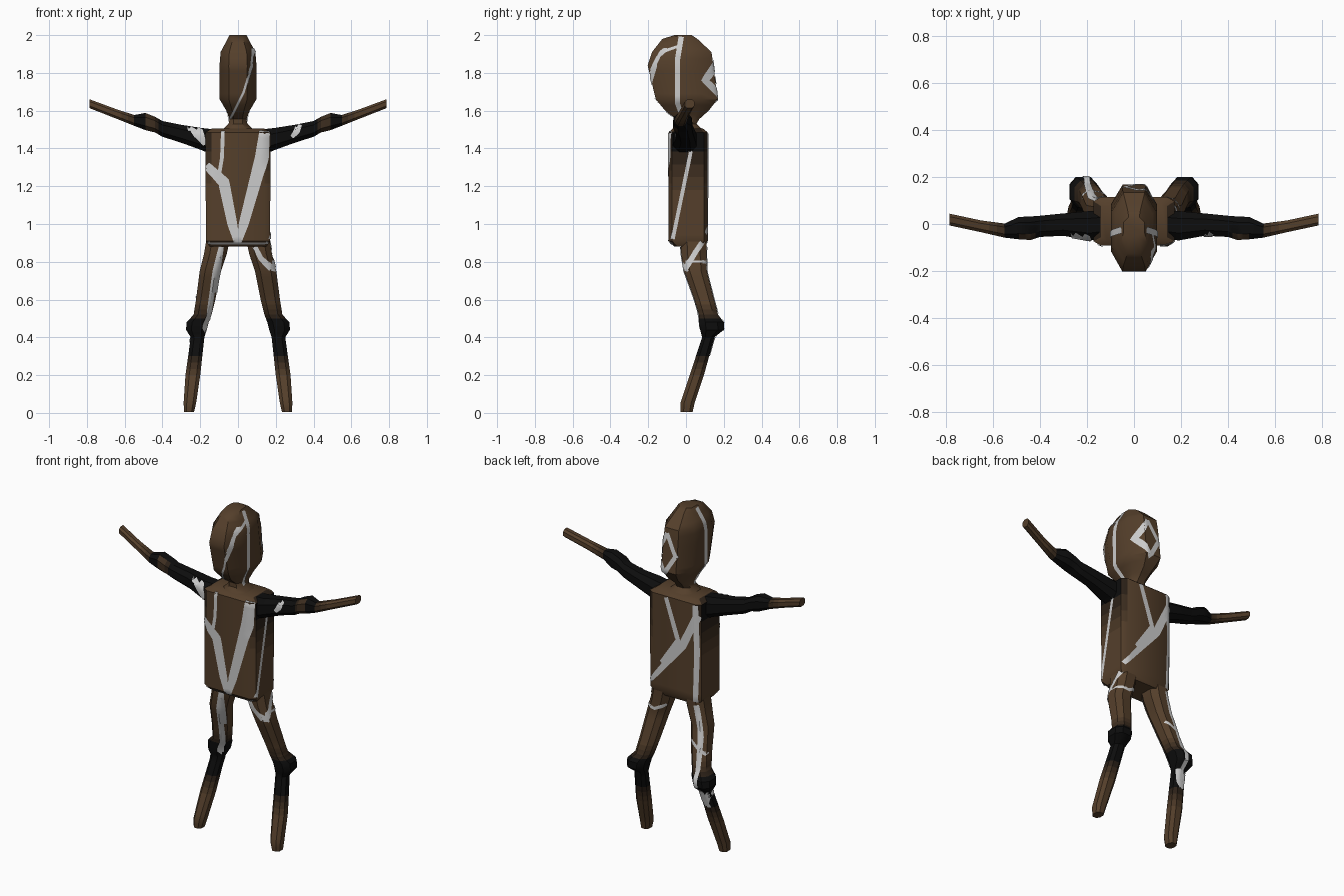
import bpy, bmesh, math
from mathutils import Vector
from mathutils.bvhtree import BVHTree

if "Cube" in bpy.data.objects:
    bpy.data.objects.remove(bpy.data.objects["Cube"])

# Materials: brown fading to black in five steps
BROWN, BLACK, N = Vector((0.09, 0.05, 0.024)), Vector((0.004, 0.004, 0.004)), 5
shades = []
for i in range(N):
    m = bpy.data.materials.new("bark_%d" % i)
    m.diffuse_color = (*BROWN.lerp(BLACK, i / (N - 1)), 1)
    m.use_nodes = True
    m.node_tree.nodes["Principled BSDF"].inputs["Base Color"].default_value = m.diffuse_color
    shades.append(m)


def ramp(v, a, b):
    return max(0.0, min(1.0, (v - a) / (b - a)))


def finish(bm, name, mats=()):
    me = bpy.data.meshes.new(name)
    bm.to_mesh(me)
    ob = bpy.data.objects.new(name, me)
    bpy.context.collection.objects.link(ob)
    for m in mats:
        me.materials.append(m)
    bpy.context.view_layer.objects.active = ob
    ob.select_set(True)
    bpy.ops.object.shade_smooth_by_angle(angle=math.radians(35))
    ob.select_set(False)
    return ob


def loft(name, rings, axis, dark, c=0.5, mirror=1, step=0.035):
    """Eight-sided loft; rings = (pos, lo1, hi1, lo2, hi2); returns its surface tree."""
    oct8 = [(1, c), (c, 1), (-c, 1), (-1, c), (-1, -c), (-c, -1), (c, -1), (1, -c)]
    full = [Vector(rings[0])]
    for a, b in zip(rings, rings[1:]):
        n = max(1, math.ceil(abs(b[0] - a[0]) / step))
        full += [Vector(a).lerp(Vector(b), k / n) for k in range(1, n + 1)]
    bm, loops = bmesh.new(), []
    for p, a0, a1, b0, b1 in full:
        row = []
        for u, v in oct8:
            s = (a0 + a1) / 2 + u * (a1 - a0) / 2
            t = (b0 + b1) / 2 + v * (b1 - b0) / 2
            x, y, z = (s, t, p) if axis == 'z' else (p, s, t)
            row.append(bm.verts.new((x * mirror, y, z)))
        loops.append(row)
    for A, B in zip(loops, loops[1:]):
        for i in range(8):
            j = (i + 1) % 8
            bm.faces.new((A[i], A[j], B[j], B[i]))
    bm.faces.new(loops[0])
    bm.faces.new(loops[-1])
    bmesh.ops.recalc_face_normals(bm, faces=bm.faces)
    for f in bm.faces:
        f.material_index = round((N - 1) * dark(f.calc_center_median()))
    tree = BVHTree.FromBMesh(bm)
    finish(bm, name, shades)
    bm.free()
    return tree


# Shading fields
def none(p):
    return 0


def torso_dark(p):
    return ramp(abs(p.x), 0.14, 0.165) * ramp(p.z, 1.15, 1.4)


def arm_dark(p):
    elbow = 0.6 * (1 - ramp(abs(abs(p.x) - 0.46), 0.0, 0.05)) * (p.y < -0.03)
    return max(0, 1 - ramp(abs(p.x), 0.52, 0.64) - elbow)


def leg_dark(p):
    return ramp(p.z, 0.17, 0.32) * (1 - ramp(p.z, 0.48, 0.58))


T = {}
T['head'] = loft("head", [
    (2.0, -.045, .045, -.06, .03), (1.98, -.055, .055, -.125, .06),
    (1.91, -.092, .092, -.18, .135), (1.84, -.098, .098, -.203, .145),
    (1.66, -.097, .097, -.16, .167), (1.6, -.062, .062, -.11, .12),
    (1.555, -.045, .045, -.05, .07), (1.53, -.05, .05, -.05, .055),
    (1.49, -.09, .09, -.08, .1)], 'z', none)
T['torso'] = loft("torso", [
    (1.505, -.14, .14, -.07, .09), (1.485, -.172, .172, -.092, .115),
    (0.91, -.17, .17, -.092, .113), (0.88, -.15, .15, -.06, .1)], 'z', torso_dark, c=0.82)
arm = [(.12, -.06, .06, 1.36, 1.5), (.19, -.07, .055, 1.39, 1.508), (.3, -.05, .045, 1.43, 1.525),
       (.4, -.055, .035, 1.462, 1.545), (.44, -.068, .032, 1.485, 1.568), (.49, -.065, .03, 1.497, 1.588),
       (.55, -.058, .002, 1.52, 1.577), (.65, -.035, .015, 1.56, 1.61), (.785, -.006, .044, 1.613, 1.66)]
leg = [(.93, .04, .165, -.03, .11), (.84, .06, .18, -.025, .108), (.75, .09, .203, -.01, .11),
       (.6, .12, .222, .045, .148), (.52, .14, .235, .068, .17), (.48, .155, .272, .07, .2),
       (.44, .165, .275, .075, .2), (.4, .178, .25, .085, .15), (.2, .2, .278, .02, .095),
       (.05, .222, .288, -.03, .045), (.005, .233, .285, -.028, .035)]
for side, s in (("right", 1), ("left", -1)):
    T['arm', s] = loft(side + "_arm", arm, 'x', arm_dark, mirror=s)
    T['leg', s] = loft(side + "_leg", leg, 'z', leg_dark, mirror=s)

VIEWS = {'F': Vector((0, 1, 0)), 'B': Vector((0, -1, 0)), 'R': Vector((-1, 0, 0)), 'L': Vector((1, 0, 0))}


def crack(target, view, path):
    """Grey strip draped on a part; path = (u, z, half width) seen in that view."""
    d, tree = VIEWS[view], T[target]
    pts = [Vector(path[0])]
    for a, b in zip(path, path[1:]):
        a, b = Vector(a), Vector(b)
        n = max(1, math.ceil((b - a).length / 0.02))
        pts += [a.lerp(b, k / n) for k in range(1, n + 1)]
    bm, rows = bmesh.new(), []
    for i, p in enumerate(pts):
        t = pts[min(i + 1, len(pts) - 1)] - pts[max(i - 1, 0)]
        perp = Vector((-t.y, t.x)).normalized()
        row = []
        for k in (-1, -0.33, 0.33, 1):
            u, z = p.x + perp.x * k * p.z, p.y + perp.y * k * p.z
            o = Vector((u, 0, z)) if view in 'FB' else Vector((0, u, z))
            hit, nrm, _, _ = tree.ray_cast(o - d * 3, d)
            if hit is None:
                hit, nrm, _, _ = tree.find_nearest(o - d * 0.1)
            row.append(bm.verts.new(hit + nrm * 0.004))
        rows.append(row)
    for A, B in zip(rows, rows[1:]):
        for i in range(3):
            f = bm.faces.new((A[i], A[i + 1], B[i + 1], B[i]))
            f.normal_update()
            if f.normal.dot(d) > 0:
                f.normal_flip()
    finish(bm, "crack_strip")
    bm.free()


# Head cracks
crack('head', 'F', [(.075, 1.93, .006), (.07, 1.83, .006), (.03, 1.7, .006), (-.04, 1.56, .006)])
for v in 'RL':
    crack('head', v, [(-.025, 1.99, .014), (-.045, 1.87, .014), (-.045, 1.64, .013), (-.01, 1.54, .01)])
crack('head', 'R', [(-.19, 1.8, .007), (-.15, 1.88, .008), (-.11, 1.915, .008), (-.04, 1.94, .007)])
crack('head', 'B', [(.025, 1.88, .013), (.08, 1.76, .013), (.025, 1.65, .013),
                    (-.04, 1.76, .013), (.025, 1.88, .013)])
# Torso cracks
crack('torso', 'F', [(.14, 1.49, .027), (.125, 1.35, .036), (.03, 1.0, .026), (.005, .9, .012)])
crack('torso', 'F', [(-.165, 1.31, .02), (-.075, 1.22, .03), (-.03, 1.0, .026), (-.005, .9, .015)])
crack('torso', 'F', [(-.08, 1.49, .01), (-.085, 1.35, .01), (-.1, 1.26, .01)])
crack('torso', 'F', [(-.16, .9, .005), (.16, .9, .005)])
crack('torso', 'R', [(-.02, 1.44, .01), (.025, 1.38, .01), (-.07, .92, .01)])
crack('torso', 'B', [(.16, .95, .012), (-.06, 1.22, .025), (-.155, 1.42, .022)])
crack('torso', 'B', [(.05, 1.48, .014), (-.03, 1.24, .016), (.08, 1.08, .014)])
crack('torso', 'B', [(-.14, 1.48, .015), (-.15, 1.2, .013), (-.14, .9, .013)])
# Arm cracks
crack(('arm', -1), 'F', [(-.265, 1.522, .008), (-.21, 1.48, .028), (-.175, 1.42, .01)])
crack(('arm', 1), 'F', [(.285, 1.46, .01), (.31, 1.49, .017), (.325, 1.525, .015)])
# Leg cracks
crack(('leg', -1), 'F', [(-.09, .88, .012), (-.115, .75, .02), (-.145, .55, .018), (-.168, .42, .008)])
crack(('leg', -1), 'B', [(-.14, .88, .013), (-.18, .7, .014), (-.21, .4, .012), (-.24, .3, .01)])
crack(('leg', -1), 'B', [(-.12, .68, .008), (-.22, .61, .008)])
crack(('leg', -1), 'B', [(-.19, .4, .01), (-.22, .32, .02), (-.25, .4, .01)])
crack(('leg', 1), 'F', [(.09, .88, .012), (.12, .82, .014), (.17, .77, .017), (.2, .757, .01)])
crack(('leg', 1), 'R', [(.095, .92, .012), (.05, .85, .014), (.0, .765, .014)])
crack(('leg', 1), 'R', [(.0, .8, .006), (.1, .8, .006)])
crack(('leg', 1), 'B', [(.07, .82, .009), (.13, .79, .009), (.185, .8, .009)])
